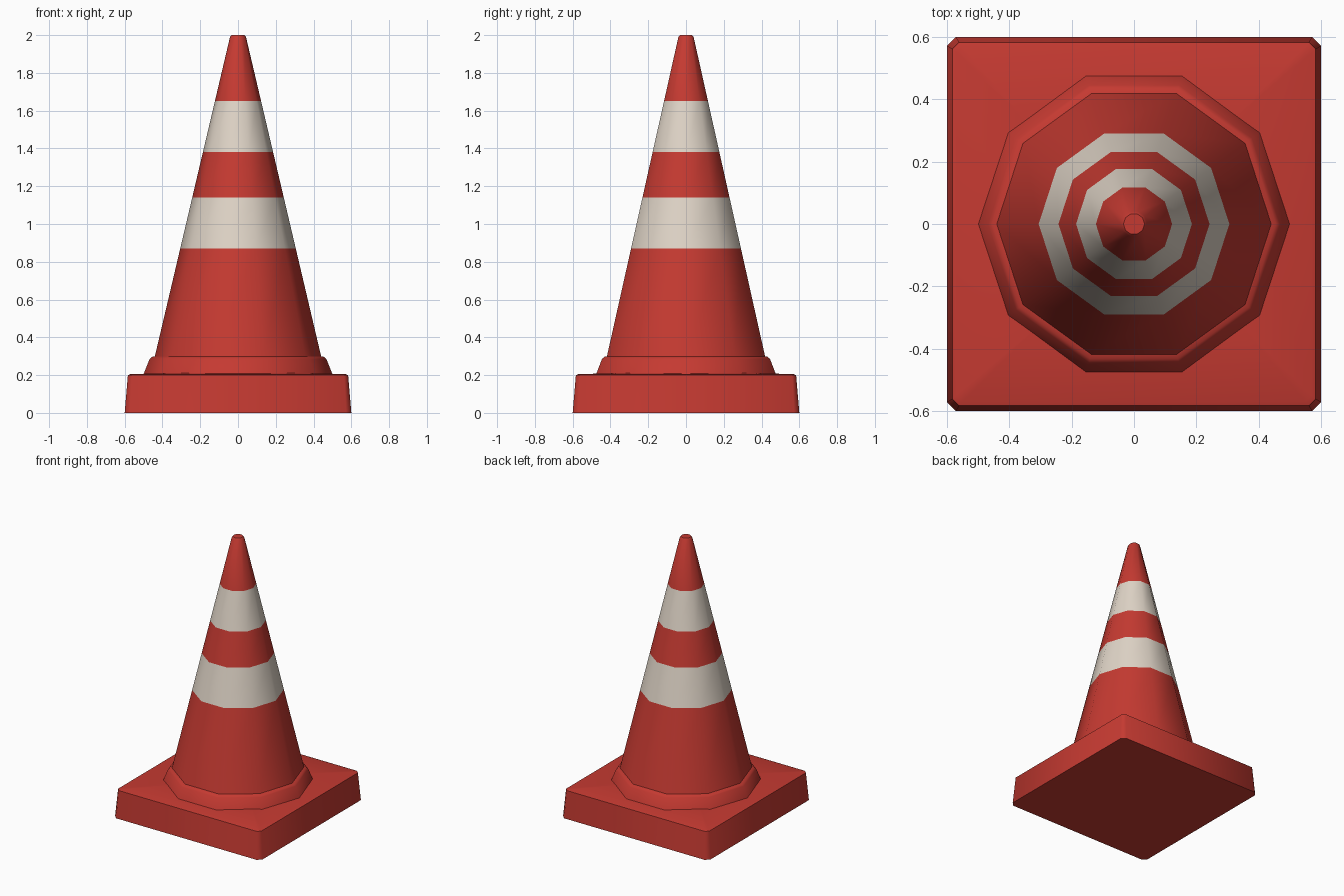
import bpy, bmesh, math

if "Cube" in bpy.data.objects:
    bpy.data.objects.remove(bpy.data.objects["Cube"])


def material(name, rgb):
    m = bpy.data.materials.new(name)
    m.diffuse_color = (*rgb, 1.0)
    m.use_nodes = True
    m.node_tree.nodes["Principled BSDF"].inputs["Base Color"].default_value = m.diffuse_color
    return m


RED = material("cone red", (0.56, 0.042, 0.031))
WHITE = material("stripe white", (0.74, 0.66, 0.57))


def decagon(r, z):
    return [(r * math.cos(i * math.tau / 10), r * math.sin(i * math.tau / 10), z)
            for i in range(10)]


def cut_square(h, c, z):
    # Square of half-width h with corners cut by c
    k = h - c
    return [(h, -k, z), (h, k, z), (k, h, z), (-k, h, z),
            (-h, k, z), (-h, -k, z), (-k, -h, z), (k, -h, z)]


def stack(name, rings, mats, bottom=False, top=False, angle=40):
    # Skin a series of rings from bottom to top
    bm = bmesh.new()
    loops = [[bm.verts.new(p) for p in ring] for ring in rings]
    for a, b in zip(loops, loops[1:]):
        for i in range(len(a)):
            j = (i + 1) % len(a)
            bm.faces.new((a[i], a[j], b[j], b[i]))
    if bottom:
        bm.faces.new(loops[0][::-1])
    if top:
        bm.faces.new(loops[-1])
    me = bpy.data.meshes.new(name)
    bm.to_mesh(me)
    bm.free()
    for m in mats:
        me.materials.append(m)
    ob = bpy.data.objects.new(name, me)
    bpy.context.collection.objects.link(ob)
    bpy.ops.object.select_all(action='DESELECT')
    ob.select_set(True)
    bpy.context.view_layer.objects.active = ob
    bpy.ops.object.shade_smooth_by_angle(angle=math.radians(angle))
    return ob


# Square foot with slightly tapered sides and softly shaded top
stack("base_plate", [cut_square(0.6, 0.028, 0), cut_square(0.583, 0.022, 0.2),
                     cut_square(0.57, 0.02, 0.205), cut_square(0.32, 0.02, 0.212)],
      [RED], bottom=True, top=True, angle=60)

# Collar between foot and cone
stack("collar", [decagon(0.5, 0.205), decagon(0.468, 0.285),
                 decagon(0.455, 0.297), decagon(0.43, 0.3)], [RED], angle=60)

# Cone body, ringed at the stripe edges
heights = [0.298, 0.87, 1.14, 1.38, 1.65, 1.99]
rings = [decagon(0.44 - 0.4 * (z - 0.3) / 1.7, z) for z in heights]
cone = stack("cone", rings + [decagon(0.034, 2.0)], [RED, WHITE], top=True)

# White stripes by height
for f in cone.data.polygons:
    f.material_index = int(0.87 < f.center.z < 1.14 or 1.38 < f.center.z < 1.65)
